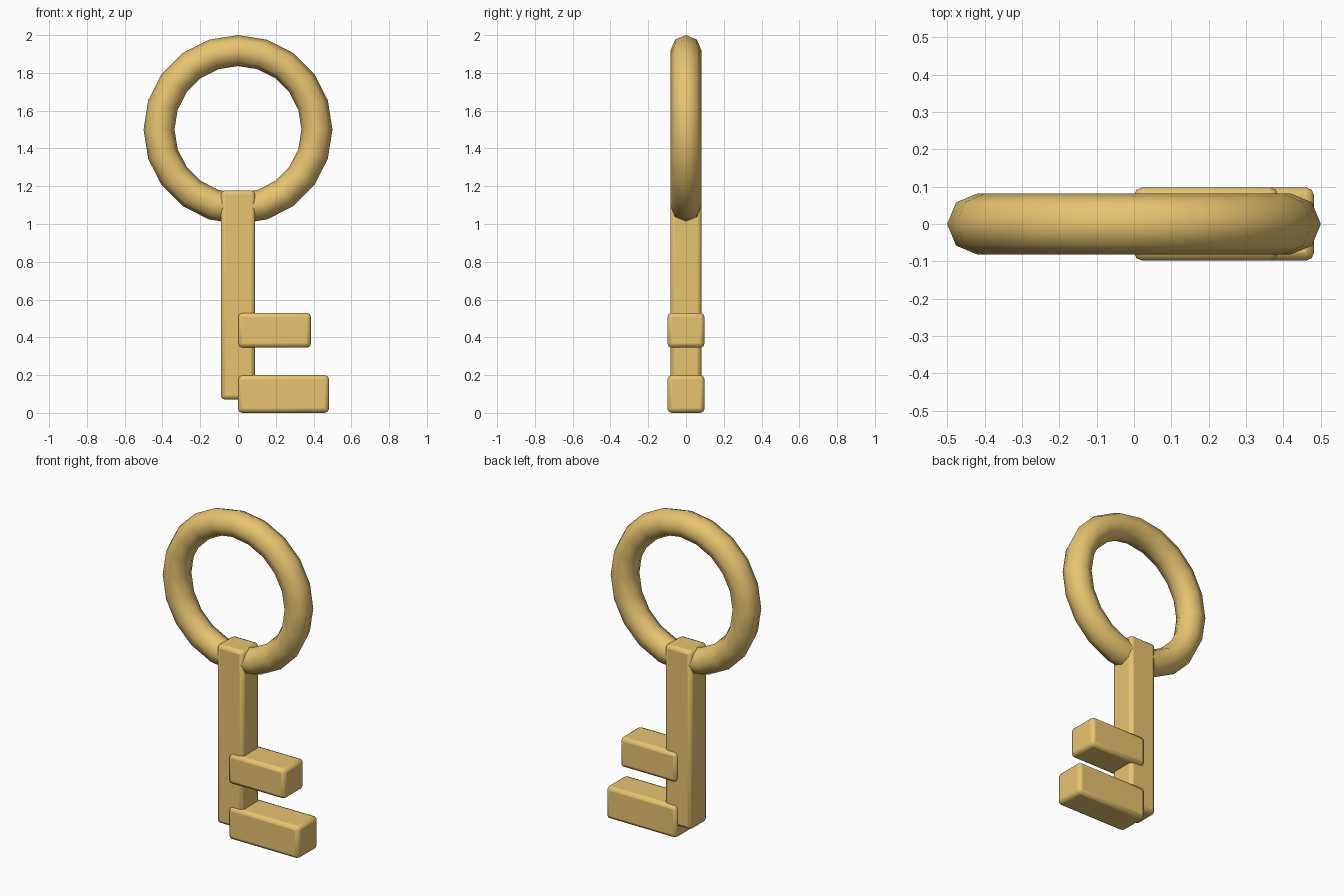
import bpy, math

if "Cube" in bpy.data.objects:
    bpy.data.objects.remove(bpy.data.objects["Cube"])

# Brass material
brass = bpy.data.materials.new("brass")
brass.diffuse_color = (0.80, 0.55, 0.16, 1)
brass.use_nodes = True
brass.node_tree.nodes["Principled BSDF"].inputs["Base Color"].default_value = brass.diffuse_color


def finish(ob, name, angle):
    ob.name = name
    ob.data.materials.append(brass)
    bpy.ops.object.shade_smooth_by_angle(angle=math.radians(angle))


def bar(name, x, y, z, bevel=0.022):
    """Softly bevelled bar given by its (min, max) extents."""
    bpy.ops.mesh.primitive_cube_add(
        size=1, location=[sum(r) / 2 for r in (x, y, z)])
    ob = bpy.context.object
    ob.scale = [r[1] - r[0] for r in (x, y, z)]
    bpy.ops.object.transform_apply(location=False, rotation=False, scale=True)
    mod = ob.modifiers.new("soft_edges", 'BEVEL')
    mod.width = bevel
    mod.segments = 2
    finish(ob, name, 40)
    return ob


# Ring handle
bpy.ops.mesh.primitive_torus_add(
    major_segments=20, minor_segments=8,
    major_radius=0.418, minor_radius=0.082,
    location=(0, 0, 1.5), rotation=(math.pi / 2, 0, 0))
finish(bpy.context.object, "ring_handle", 60)

# Shank running from the ring down to the bits
bar("shank", (-0.091, 0.091), (-0.082, 0.082), (0.07, 1.178))

# Two teeth on the right side
bar("upper_tooth", (0, 0.386), (-0.098, 0.098), (0.345, 0.53))
bar("lower_tooth", (0, 0.482), (-0.098, 0.098), (0, 0.2))
